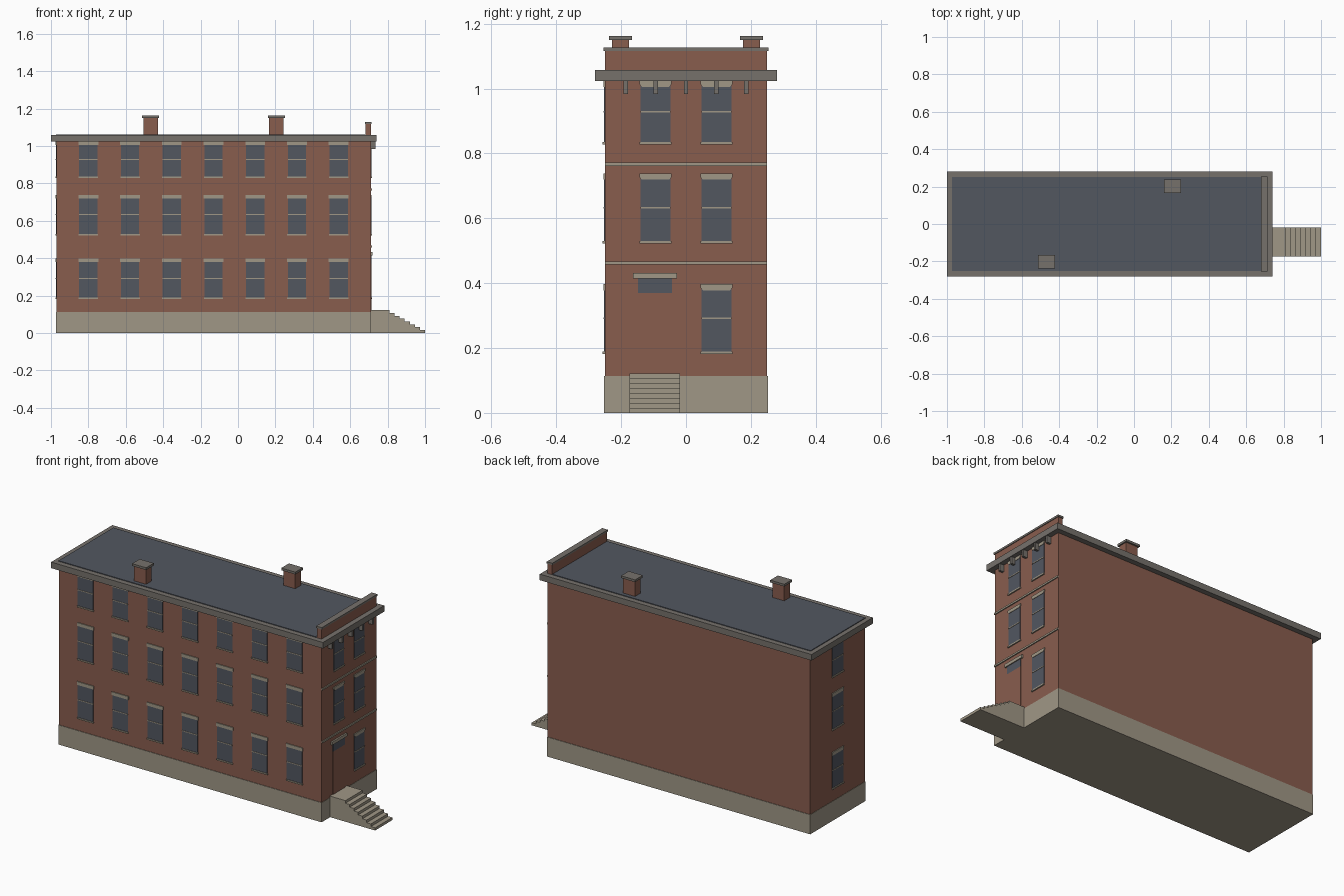
import bpy
import bmesh
from mathutils import Vector

cube = bpy.data.objects.get("Cube")
if cube:
    bpy.data.objects.remove(cube, do_unlink=True)


def make_material(name, color):
    mat = bpy.data.materials.new(name)
    mat.use_nodes = True
    mat.diffuse_color = (*color, 1)
    bsdf = next(n for n in mat.node_tree.nodes if n.type == "BSDF_PRINCIPLED")
    bsdf.inputs["Base Color"].default_value = (*color, 1)
    return mat


brick = make_material("brick", (0.25, 0.11, 0.076))
stone = make_material("pale stone", (0.35, 0.31, 0.24))
trim = make_material("grey trim", (0.18, 0.165, 0.148))
slate = make_material("slate blue", (0.085, 0.095, 0.118))

X, Y, Z = Vector((1, 0, 0)), Vector((0, 1, 0)), Vector((0, 0, 1))
LEFT, RIGHT, DEPTH = -0.97, 0.71, 0.25
# Each wall: origin, direction along the wall, direction outwards
WALLS = {
    "front": (-DEPTH * Y, X, -Y),
    "right": (RIGHT * X, Y, X),
    "left": (LEFT * X, -Y, -X),
}
parts = {}


def prism(name, mat, points, start, end, wall):
    """Extrude an outline of (along, up) points outwards from start to end."""
    bm = parts.setdefault(name, (bmesh.new(), mat))[0]
    origin, along, out = wall
    rings = [[bm.verts.new(origin + along * u + Z * z + out * d) for u, z in points]
             for d in (start, end)]
    faces = [bm.faces.new(r) for r in rings]
    for i in range(len(points)):
        j = (i + 1) % len(points)
        faces.append(bm.faces.new((rings[0][i], rings[0][j], rings[1][j], rings[1][i])))
    bmesh.ops.recalc_face_normals(bm, faces=faces)


def rect(u0, u1, z0, z1):
    return [(u0, z0), (u1, z0), (u1, z1), (u0, z1)]


def box(name, mat, x, y, z):
    prism(name, mat, rect(*x, *z), *y, (Vector(), X, Y))


def plate(name, mat, wall, u, z, out):
    prism(f"{wall}_{name}", mat, rect(*u, *z), -0.003, out, WALLS[wall])


# Main masses
box("brick_body", brick, (LEFT, RIGHT), (-DEPTH, DEPTH), (0.05, 1.04))
box("foundation", stone, (LEFT - 0.002, RIGHT + 0.002), (-0.253, 0.253), (0, 0.113))
box("cornice", trim, (-1, 0.74), (-0.28, 0.28), (1.023, 1.058))
box("roof_deck", slate, (-0.973, 0.68), (-DEPTH, DEPTH), (1.05, 1.062))
box("parapet", brick, (0.682, RIGHT), (-DEPTH, DEPTH), (1.05, 1.118))
box("parapet_cap", trim, (0.678, 0.714), (-0.254, 0.254), (1.116, 1.127))

# Chimneys
for x, y in ((-0.467, -0.202), (0.205, 0.202)):
    box("chimney_shafts", brick, (x - 0.038, x + 0.038), (y - 0.026, y + 0.026), (1.05, 1.152))
    box("chimney_caps", trim, (x - 0.045, x + 0.045), (y - 0.035, y + 0.035), (1.15, 1.163))


# Windows: glass, middle rail, sill and lintel
def window(wall, u, low, high, half):
    plate("glass", slate, wall, (u - half, u + half), (low, high - 0.01), 0.003)
    mid = (low + high) / 2
    plate("rails", stone, wall, (u - half, u + half), (mid - 0.0025, mid + 0.0025), 0.005)
    plate("sills", stone, wall, (u - half - 0.003, u + half + 0.003), (low - 0.005, low + 0.003), 0.007)
    w = half + 0.004
    if wall == "right":
        outline = [(u - w + 0.009, high - 0.019), (u + w - 0.009, high - 0.019),
                   (u + w, high - 0.01), (u + w, high), (u - w, high), (u - w, high - 0.01)]
    else:
        outline = rect(u - w, u + w, high - 0.019, high)
    prism(f"{wall}_lintels", stone, outline, -0.003, 0.005, WALLS[wall])


for floor, (low, high) in enumerate(((0.187, 0.397), (0.527, 0.738), (0.833, 1.024))):
    for i in range(7):
        window("front", -0.8 + i * 0.223, low, high, 0.049)
    window("left", 0, low, high, 0.049)
    window("right", 0.094, low, high, 0.046)
    if floor:
        window("right", -0.094, low, high, 0.046)

# Entrance door, transom and hood
plate("door", brick, "right", (-0.15, -0.042), (0.113, 0.37), 0.004)
plate("transom", slate, "right", (-0.148, -0.043), (0.37, 0.416), 0.004)
plate("door_hood", stone, "right", (-0.163, -0.028), (0.414, 0.432), 0.009)

# Stone bands and cornice brackets on the entrance wall
for z in (0.462, 0.767):
    plate("bands", stone, "right", (-DEPTH, DEPTH), (z - 0.005, z + 0.005), 0.006)
for i in range(-2, 3):
    y = i * 0.093
    plate("brackets", trim, "right", (y - 0.0065, y + 0.0065), (0.984, 1.026), 0.025)

# Stepped stair profile
STEPS, TOP, EDGE = 8, 0.122, 0.81
run, rise = (1 - EDGE) / (STEPS - 1), TOP / STEPS
profile = [(0.70, 0), (0.70, TOP)]
for i in range(STEPS):
    x = EDGE + i * run
    profile += [(x, TOP - i * rise), (x, TOP - (i + 1) * rise)]
prism("entrance_steps", stone, profile, -0.175, -0.018, (Vector(), X, Y))

# Turn collected geometry into objects
for name, (bm, mat) in parts.items():
    mesh = bpy.data.meshes.new(name)
    bm.to_mesh(mesh)
    bm.free()
    mesh.materials.append(mat)
    bpy.context.scene.collection.objects.link(bpy.data.objects.new(name, mesh))
